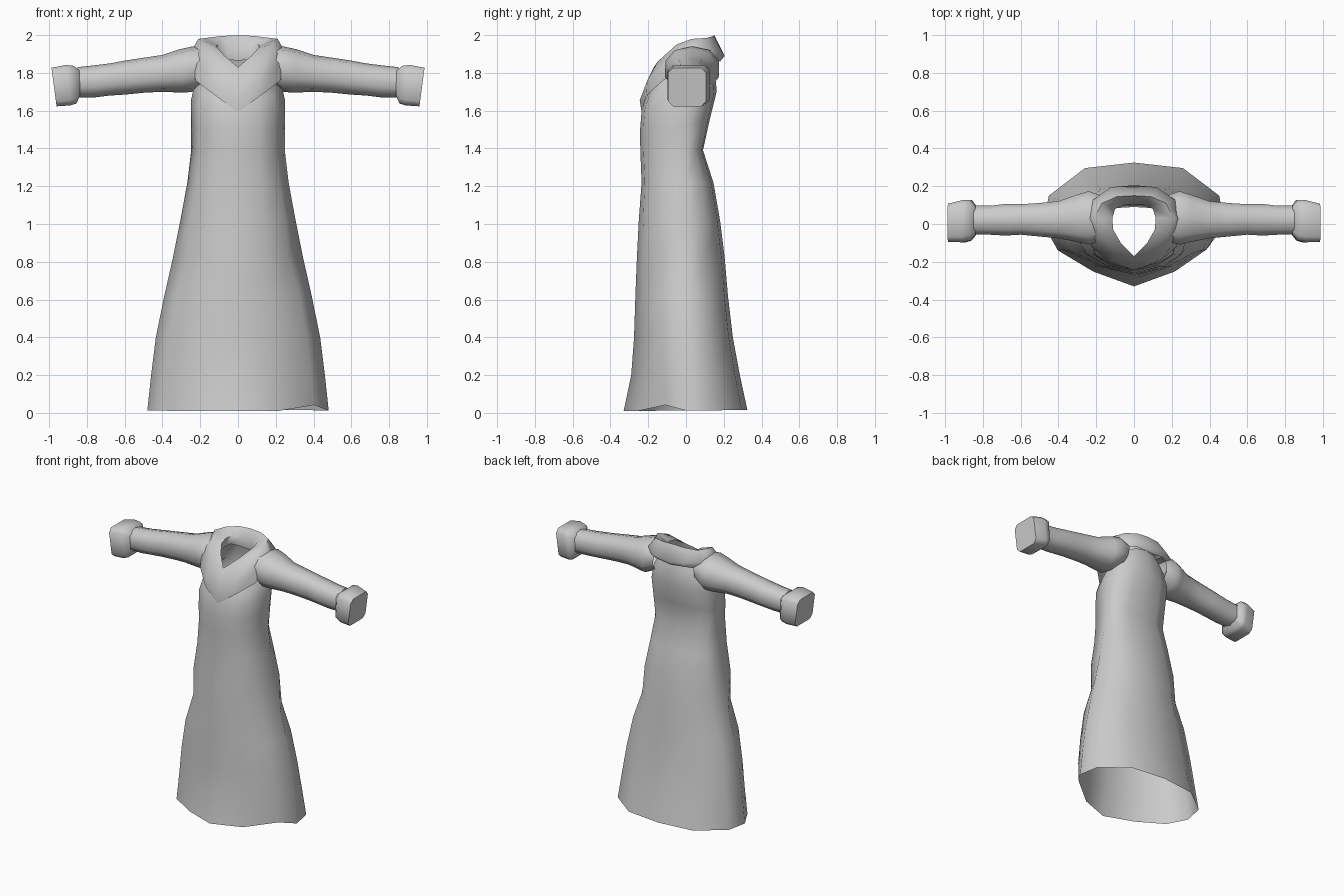
import bpy, math

if "Cube" in bpy.data.objects:
    bpy.data.objects.remove(bpy.data.objects["Cube"])

cloth = bpy.data.materials.new("grey_cloth")
cloth.diffuse_color = (0.6, 0.6, 0.6, 1)
cloth.use_nodes = True
cloth.node_tree.nodes["Principled BSDF"].inputs["Base Color"].default_value = cloth.diffuse_color


def loft(name, rings, cap_end=False, angle=65):
    """Skin a list of closed rings with equal point counts."""
    n = len(rings[0])
    verts = [p for r in rings for p in r]
    faces = [(i * n + j, i * n + (j + 1) % n, (i + 1) * n + (j + 1) % n, (i + 1) * n + j)
             for i in range(len(rings) - 1) for j in range(n)]
    if cap_end:
        faces.append(tuple((len(rings) - 1) * n + j for j in range(n)))
    mesh = bpy.data.meshes.new(name)
    mesh.from_pydata(verts, [], faces)
    mesh.materials.append(cloth)
    ob = bpy.data.objects.new(name, mesh)
    bpy.context.collection.objects.link(ob)
    bpy.ops.object.select_all(action='DESELECT')
    ob.select_set(True)
    bpy.context.view_layer.objects.active = ob
    bpy.ops.object.mode_set(mode='EDIT')
    bpy.ops.mesh.select_all(action='SELECT')
    bpy.ops.mesh.normals_make_consistent(inside=False)
    bpy.ops.object.mode_set(mode='OBJECT')
    bpy.ops.object.shade_smooth_by_angle(angle=math.radians(angle))
    return ob


def mirror_half(half):
    """Close a front-to-back half outline across x = 0."""
    return half + [(-x, y, z) for x, y, z in half[-2:0:-1]]


# Gown: half outlines at hem and chest, blended with height
HEM = [(0, -1), (.45, -.76), (.84, -.42), (1, 0), (.94, .46), (.54, .91), (0, 1)]
CHEST = [(0, -1), (.45, -.93), (.82, -.68), (1, 0), (.85, .6), (.48, .92), (0, 1)]

# front z, back z, half width, front y, back y
GOWN = [(.01, .015, .48, -.33, .325), (.2, .2, .46, -.29, .285), (.4, .4, .435, -.275, .248),
        (.62, .62, .39, -.268, .222), (.82, .82, .345, -.26, .205), (1.02, 1.02, .305, -.25, .18),
        (1.22, 1.22, .268, -.235, .145), (1.39, 1.39, .248, -.242, .09),
        (1.5, 1.55, .25, -.243, .125), (1.6, 1.7, .25, -.235, .162),
        (1.66, 1.82, .23, -.215, .155), (1.74, 1.9, .17, -.18, .13)]

rings = []
for zf, zb, w, yf, yb in GOWN:
    t = min(1, zf / 1.2)
    half = []
    for k, ((hx, hy), (cx, cy)) in enumerate(zip(HEM, CHEST)):
        u, v = hx + (cx - hx) * t, hy + (cy - hy) * t
        if .7 < zf < .9 and k in (2, 4):      # hip folds
            u, v = u * .94, v * .88
        half.append((u * w, v * (yb if v > 0 else -yf), zf + (zb - zf) * (v + 1) / 2))
    rings.append(mirror_half(half))
x, y, z = rings[0][2]
rings[0][2] = (x, y + .03, z + .03)           # small kink in the hem
loft("gown", rings)

# Collar: thick shawl ring dipping to a point at the front
OUTER = [(0, -.235, 1.59), (.12, -.21, 1.68), (.225, -.12, 1.76), (.24, .02, 1.83),
         (.215, .12, 1.86), (.12, .17, 1.87), (0, .18, 1.86)]
ROLL = [(0, -.245, 1.655), (.11, -.205, 1.76), (.23, -.09, 1.86), (.25, .03, 1.91),
        (.215, .13, 1.92), (.12, .195, 1.905), (0, .205, 1.89)]
CREST = [(0, -.2, 1.77), (.1, -.15, 1.86), (.18, -.05, 1.95), (.21, .03, 1.98),
         (.17, .11, 1.985), (.09, .145, 1.995), (0, .15, 2.0)]
INNER = [(0, -.17, 1.83), (.07, -.1, 1.89), (.11, -.03, 1.935), (.115, .03, 1.945),
         (.1, .08, 1.95), (.05, .1, 1.94), (0, .1, 1.935)]
LINING = [(a * 1.15, b * 1.08, c - .07) for a, b, c in INNER]
loft("collar", [mirror_half(b) for b in (OUTER, ROLL, CREST, INNER, LINING)], angle=75)


def tube(stations, side, n, power):
    """Rounded rings along x: x at top, x at bottom, z low, z high, y front, y back."""
    out = []
    for xt, xb, z0, z1, y0, y1 in stations:
        ring = []
        for k in range(n):
            a = 2 * math.pi * (k + .5) / n
            c, s = math.cos(a), math.sin(a)
            c = math.copysign(abs(c) ** power, c)
            s = math.copysign(abs(s) ** power, s)
            ring.append((side * (xb + (xt - xb) * (s + 1) / 2),
                         (y0 + y1) / 2 + c * (y1 - y0) / 2,
                         (z0 + z1) / 2 + s * (z1 - z0) / 2))
        out.append(ring)
    return out


SLEEVE = [(.15, .18, 1.74, 1.93, -.09, .15), (.24, .24, 1.70, 1.94, -.115, .18),
          (.31, .29, 1.695, 1.925, -.1, .16), (.4, .4, 1.70, 1.895, -.08, .125),
          (.5, .5, 1.695, 1.88, -.07, .115), (.6, .6, 1.685, 1.865, -.06, .108),
          (.68, .68, 1.68, 1.85, -.065, .11), (.76, .76, 1.67, 1.84, -.06, .1),
          (.85, .85, 1.67, 1.83, -.06, .1)]
CUFF = [(.84, .835, 1.68, 1.815, -.06, .1), (.87, .855, 1.635, 1.84, -.09, .13),
        (.91, .885, 1.625, 1.845, -.1, .13), (.988, .96, 1.62, 1.83, -.098, .11)]

# Sleeves and flared cuffs on both sides
for side, label in ((1, "right"), (-1, "left")):
    loft(label + "_sleeve", tube(SLEEVE, side, 10, .85))
    loft(label + "_cuff", tube(CUFF, side, 8, .35), cap_end=True, angle=50)
